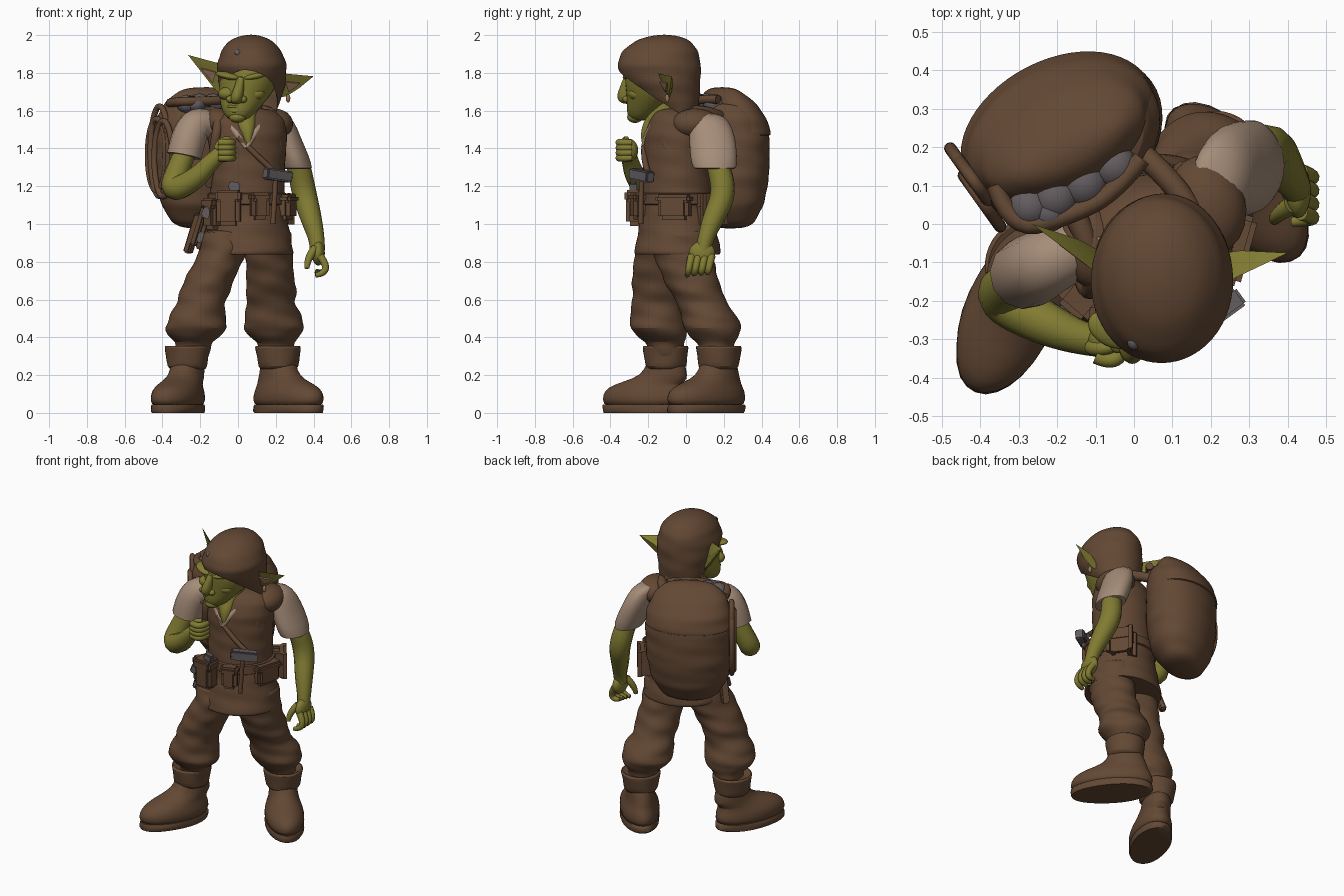
import bpy, bmesh, math
from math import sin, cos, pi, radians
from mathutils import Vector, Matrix

def material(name, *rgb):
    m = bpy.data.materials.new(name)
    m.diffuse_color = (*rgb, 1)
    return m

BROWN = material("brown leather", 0.125, 0.065, 0.034)
GREEN = material("olive skin", 0.22, 0.20, 0.032)
CREAM = material("cream cloth", 0.38, 0.265, 0.19)
GREY = material("grey stone and metal", 0.125, 0.108, 0.115)
PINK = material("pink inner ear", 0.30, 0.17, 0.10)

def finish(name, bm, mat, sub=0):
    bmesh.ops.recalc_face_normals(bm, faces=bm.faces)
    me = bpy.data.meshes.new(name)
    bm.to_mesh(me)
    me.materials.append(mat)
    ob = bpy.data.objects.new(name, me)
    bpy.context.collection.objects.link(ob)
    if sub:
        mod = ob.modifiers.new("smooth", 'SUBSURF')
        mod.levels = mod.render_levels = sub

def loft(name, rings, mat, origin=(0, 0), rot=0, n=18, fold=0.0, sub=1, cut=None, wave=0.0):
    """Stack of horizontal ellipses (x, y, z, rx, ry) in a turned frame; wave adds slanting cloth folds."""
    bm, loops = bmesh.new(), []
    M = Matrix.Translation((*origin, 0)) @ Matrix.Rotation(rot, 4, 'Z')
    if wave:
        fine = []
        for a, b in zip(rings, rings[1:]):
            steps = max(1, round(abs(b[2] - a[2]) / .025))
            fine += [tuple(p + (q - p) * j / steps for p, q in zip(a, b)) for j in range(steps)]
        rings = fine + [rings[-1]]
    for k, (x, y, z, rx, ry) in enumerate(rings):
        row = []
        for i in range(n):
            a = 2 * pi * i / n
            f = 1 + fold * (sin(3 * a + 2.1 * k) + .6 * sin(5 * a - 1.3 * k))
            f += wave * (sin(62 * z + 2 * a) + .7 * sin(41 * z - 3 * a))
            row.append(bm.verts.new(M @ Vector((x + rx * f * cos(a), y + ry * f * sin(a), z))))
        loops.append(row)
    for a, b in zip(loops, loops[1:]):
        for i in range(n):
            bm.faces.new((a[i], a[(i + 1) % n], b[(i + 1) % n], b[i]))
    bm.faces.new(loops[0])
    bm.faces.new(loops[-1])
    if cut:
        bmesh.ops.bisect_plane(bm, geom=bm.verts[:] + bm.edges[:] + bm.faces[:],
                               plane_co=cut[0], plane_no=cut[1], clear_inner=True)
    finish(name, bm, mat, sub)

def tube(name, pts, mat, cyclic=False):
    """Rounded tube through (x, y, z, radius) points."""
    cu = bpy.data.curves.new(name, 'CURVE')
    cu.dimensions, cu.bevel_depth, cu.bevel_resolution = '3D', 1.0, 4
    cu.use_fill_caps, cu.resolution_u = True, 5
    sp = cu.splines.new('NURBS')
    sp.points.add(len(pts) - 1)
    for p, (x, y, z, r) in zip(sp.points, pts):
        p.co, p.radius = (x, y, z, 1), r
    sp.order_u, sp.use_endpoint_u, sp.use_cyclic_u = 3, not cyclic, cyclic
    cu.materials.append(mat)
    bpy.context.collection.objects.link(bpy.data.objects.new(name, cu))

def solid(name, loc, size, mat, rot=0, tilt=0, bevel=0):
    """Ellipsoid, or a bevelled box when bevel is given."""
    bm = bmesh.new()
    if bevel:
        bmesh.ops.create_cube(bm, size=1)
    else:
        bmesh.ops.create_icosphere(bm, subdivisions=3, radius=1)
    bm.transform(Matrix.Translation(loc) @ Matrix.Rotation(rot, 4, 'Z') @ Matrix.Rotation(tilt, 4, 'Y') @ Matrix.Diagonal((*size, 1)))
    if bevel:
        bmesh.ops.bevel(bm, geom=bm.edges[:], offset=bevel, segments=2, affect='EDGES')
    finish(name, bm, mat)

def hull(name, pts, mat):
    bm = bmesh.new()
    bmesh.ops.convex_hull(bm, input=[bm.verts.new(p) for p in pts])
    finish(name, bm, mat)

# trousers
loft("left_trouser", [(-.06, -.09, .97, .13, .16), (-.08, -.10, .85, .128, .17), (-.13, -.13, .75, .13, .155),
     (-.175, -.14, .65, .135, .145), (-.195, -.15, .58, .128, .138), (-.215, -.15, .52, .148, .145), (-.222, -.145, .45, .165, .155),
     (-.23, -.125, .40, .135, .13), (-.235, -.11, .375, .098, .1), (-.245, -.1, .28, .085, .09)], BROWN, n=24, wave=.028)
loft("right_trouser", [(.15, -.02, .97, .13, .16), (.16, -.02, .85, .128, .16), (.17, .01, .75, .125, .15),
     (.175, .05, .65, .135, .142), (.175, .085, .58, .128, .132), (.185, .12, .52, .15, .148), (.19, .14, .45, .163, .155),
     (.195, .15, .40, .13, .13), (.2, .16, .37, .098, .095), (.2, .165, .28, .088, .09)], BROWN, n=24, wave=.028)
# boots: sole, shoe, ankle cuff
for side, org, d, L, s in (("left", (-.318, -.222), (-.40, -.916), .235, -.125), ("right", (.268, .108), (.647, -.763), .252, -.085)):
    rot = math.atan2(d[0], -d[1])
    loft(side + "_sole", [(0, 0, z, .118 * k, L * k) for z, k in ((0, .97), (.01, 1), (.035, 1), (.045, .97))],
         BROWN, org, rot, n=28, fold=.012, sub=0)
    loft(side + "_boot", [(0, 0, .025, .114, L * .98), (0, 0, .07, .122, L * 1.02), (0, 0, .115, .118, L * .98),
         (0, .02, .15, .10, L * .82), (0, -s * .75, .18, .09, .155), (0, -s, .22, .086, .115), (0, -s, .30, .09, .1)],
         BROWN, org, rot, n=24, fold=.012)
    loft(side + "_boot_cuff", [(0, -s, .225, .09, .09), (0, -s, .24, .108, .112), (0, -s, .30, .112, .116),
         (0, -s, .35, .127, .127), (0, -s, .36, .115, .115), (0, -s, .335, .09, .09)], BROWN, org, rot, fold=.025)
# vest with flared skirt, belt and shoulder pads
BO, BR = (.05, -.045), radians(15)
loft("vest", [(0, 0, z, rx, ry) for z, rx, ry in ((.84, .215, .19), (.835, .25, .235), (.95, .23, .21), (1.08, .205, .19),
     (1.2, .2, .183), (1.35, .205, .18), (1.47, .215, .178), (1.55, .205, .155), (1.6, .15, .12), (1.615, .08, .07))],
     BROWN, BO, BR, n=24, wave=.011)
loft("belt", [(0, 0, z, r, r - .016) for z, r in ((1.10, .205), (1.105, .214), (1.16, .212), (1.165, .2))], BROWN, BO, BR, n=24, sub=0)
solid("right_shoulder_pad", (.19, .05, 1.53), (.1, .13, .082), BROWN, BR)
solid("left_shoulder_pad", (-.11, -.06, 1.54), (.085, .11, .075), BROWN, BR)
# bare chest, neck and shirt collar
loft("chest", [(-.04, -.175, 1.41, .008, .008), (-.04, -.12, 1.48, .042, .074), (-.04, -.08, 1.54, .074, .097),
     (-.035, -.05, 1.6, .077, .087), (-.02, -.06, 1.72, .075, .075)], GREEN, BO, BR)
for nm, (x, y, z) in (("left", (-.085, -.12, 1.575)), ("right", (.145, -.1, 1.565))):
    tube(nm + "_collar", [(x, y + .09, z + .02, .02), (x, y, z, .027), ((x + .045) / 2, -.2, 1.5, .024), (.045, -.225, 1.405, .013)], CREAM)
# right arm hanging down with open hand
loft("right_sleeve", [(.19, .1, 1.59, .05, .07), (.225, .12, 1.55, .075, .11), (.25, .14, 1.46, .083, .125),
     (.295, .148, 1.36, .083, .127), (.318, .152, 1.28, .08, .12), (.318, .155, 1.3, .06, .08)], CREAM, fold=.02)
tube("right_arm", [(.29, .15, 1.37, .055), (.32, .17, 1.32, .062), (.35, .205, 1.16, .066), (.39, .14, 1.02, .056),
     (.42, .1, .91, .04), (.42, .09, .86, .04)], GREEN)
solid("right_palm", (.425, .085, .845), (.035, .07, .065), GREEN)
for i in range(4):
    y = .03 + .035 * i
    tube("right_finger", [(.435, y, .83, .021), (.472, y - .012, .78, .019), (.45, y - .02, .735, .017),
         (.41, y - .025, .728 + .008 * i, .012)], GREEN)
tube("right_thumb", [(.41, .05, .87, .024), (.365, .02, .82, .021), (.365, .01, .765, .013)], GREEN)
# left arm bent with fist at the chest
tube("left_sleeve", [(-.11, -.05, 1.51, .07), (-.21, -.09, 1.55, .085), (-.265, -.12, 1.46, .095), (-.285, -.13, 1.36, .092)], CREAM)
tube("left_arm", [(-.26, -.12, 1.43, .055), (-.31, -.145, 1.31, .062), (-.36, -.19, 1.165, .066), (-.22, -.265, 1.24, .058),
     (-.13, -.3, 1.345, .042), (-.08, -.305, 1.38, .042)], GREEN)
solid("left_fist", (-.068, -.305, 1.39), (.052, .052, .062), GREEN)
for i in range(4):
    z = 1.35 + .027 * i
    tube("left_finger", [(-.1, -.345, z, .018), (-.06, -.362, z, .02), (-.025, -.33, z, .02), (-.025, -.285, z, .016)], GREEN)
tube("left_thumb", [(-.11, -.32, 1.4, .02), (-.09, -.33, 1.45, .02), (-.045, -.315, 1.45, .014)], GREEN)
# head and facial features
loft("head", [(0, -.245, 1.545, .04, .04), (.002, -.235, 1.575, .078, .08), (.02, -.195, 1.64, .12, .12),
     (.045, -.165, 1.7, .146, .152), (.06, -.15, 1.78, .163, .182), (.07, -.14, 1.9, .14, .17)], GREEN)
loft("nose", [(.018, -.3, 1.79, .022, .03), (.008, -.312, 1.73, .026, .036), (-.006, -.322, 1.68, .036, .05),
     (-.01, -.315, 1.645, .032, .042), (-.01, -.3, 1.635, .02, .025)], GREEN, n=12)
for nm, x, y, k in (("left", -.055, -.275, -1), ("right", .092, -.285, 1)):
    solid(nm + "_nostril", (-.008 + k * .034, -.31, 1.66), (.022, .026, .02), GREEN)
    solid(nm + "_brow", (x, y, 1.785), (.07, .045, .02), GREEN, k * .45, -k * .2)
    solid(nm + "_cheek", (x, y + .025, 1.69), (.05, .045, .036), GREEN)
for nm, z, w, h in (("upper_lip", 1.622, .06, .014), ("lower_lip", 1.597, .05, .014), ("chin", 1.565, .045, .03)):
    solid(nm, (-.003, -.27, z), (w, .042, h), GREEN)
# pointed ears with pink inner plates and a ring
for nm, rim in (("left", [(-.08, -.14, 1.845), (-.265, 0, 1.895), (-.185, -.05, 1.80), (-.12, -.08, 1.71), (-.07, -.08, 1.67)]),
                ("right", [(.21, -.165, 1.80), (.4, -.075, 1.782), (.325, -.085, 1.72), (.255, -.09, 1.675), (.2, -.08, 1.67)])):
    P = [Vector(p) for p in rim]
    c = sum(P, Vector()) / 5
    hull(nm + "_ear", P + [c + Vector((0, .03, .02))], GREEN)
    inner = [c + (p - c) * .42 + Vector((0, -.014, -.008)) for p in P[:4]]
    hull(nm + "_inner_ear", inner + [p + Vector((0, .007, .004)) for p in inner], PINK)
solid("ear_ring", (.265, -.1, 1.665), (.012, .012, .022), PINK)
# head scarf with knot and stud
loft("head_scarf", [(.075, -.03, 1.57, .12, .085), (.075, -.07, 1.65, .15, .14), (.074, -.12, 1.74, .178, .198),
     (.073, -.145, 1.84, .187, .225), (.07, -.135, 1.92, .16, .2), (.068, -.12, 1.98, .105, .135), (.068, -.115, 2.003, .03, .04)],
     BROWN, n=28, wave=.011, cut=((.07, -.36, 1.815), (.05, .22, .34)))
tube("scarf_tail", [(.09, .03, 1.64, .03), (.1, .05, 1.61, .035), (.12, .04, 1.56, .012)], BROWN)
solid("scarf_stud", (0, -.305, 1.905), (.018, .022, .018), GREY)
# large backpack with lid, load of stones, rope coil and straps
PO, PR = (-.185, .225), radians(27)
loft("backpack", [(0, .01, .975, .1, .06), (0, .01, 1.0, .165, .11), (0, 0, 1.1, .235, .175), (0, 0, 1.25, .268, .203),
     (0, 0, 1.45, .275, .205), (0, -.01, 1.56, .262, .19), (0, -.03, 1.63, .22, .155), (0, -.03, 1.65, .16, .1)],
     BROWN, PO, PR, n=24, wave=.008)
loft("pack_lid", [(0, .025, 1.46, .25, .165), (0, .022, 1.47, .275, .188), (0, .012, 1.56, .26, .172), (0, -.015, 1.65, .22, .125),
     (0, -.035, 1.705, .16, .065), (0, -.04, 1.725, .1, .025)], BROWN, PO, PR, n=28, wave=.009)
for x, y, r in ((-.27, .045, .055), (-.205, .07, .062), (-.13, .105, .062), (-.05, .15, .058), (-.22, .03, .05)):
    solid("stone", (x, y, 1.635), (r, r, r * .9), GREY)
tube("pack_mouth_rim", [(-.36, .1, 1.64, .024), (-.32, -.02, 1.65, .024), (-.17, .02, 1.65, .024), (-.05, .08, 1.66, .024),
     (.02, .17, 1.66, .024)], BROWN)
for i, (x, y, h) in enumerate(((-.415, .11, .25), (-.43, .13, .2), (-.395, .06, .21))):
    tube("rope_coil", [(x + .05 * cos(a), y - .07 * cos(a), 1.385 + h * sin(a) - .02 * i, .016)
         for a in [k * pi / 5 for k in range(10)]], BROWN, True)
tube("left_pack_strap", [(-.2, .1, 1.58, .03), (-.12, -.02, 1.61, .03), (-.1, -.17, 1.54, .026), (-.13, -.17, 1.4, .025),
     (-.15, -.08, 1.2, .022)], BROWN)
tube("right_pack_strap", [(.0, .2, 1.56, .03), (.12, .1, 1.61, .03), (.19, -.06, 1.58, .028), (.215, -.14, 1.42, .022),
     (.23, -.02, 1.25, .02)], BROWN)
tube("chest_strap", [(.0, -.215, 1.46, .014), (.1, -.235, 1.36, .016), (.2, -.2, 1.27, .016)], BROWN)
# belt pouches, hammer head and hanging tools
for x, y, z, w, t, h, a in ((-.05, -.265, 1.08, .125, .1, .18, -.1), (.115, -.255, 1.09, .10, .07, .14, .35), (.245, -.06, 1.085, .17, .1, .13, 1.3),
                            (.2, .12, 1.08, .12, .08, .12, 2.2), (-.135, -.19, 1.05, .09, .09, .16, -.7)):
    solid("pouch", (x, y, z), (w, t, h), BROWN, a, bevel=.022)
    solid("pouch_flap", (x, y, z + h * .38), (w * 1.1, t * 1.12, h * .35), BROWN, a, bevel=.014)
tube("hammer_handle", [(.2, -.235, 1.25, .014), (.185, -.24, 1.0, .014)], BROWN)
for nm, p, size, rot, tilt in (("hammer_head", (.21, -.235, 1.258), (.165, .055, .06), .63, .12), ("small_bottle", (-.02, -.28, 1.2), (.06, .04, .045), 0, .2),
                               ("tool_tip", (-.165, -.22, 1.06), (.05, .03, .06), 0, .4), ("knife_blade", (-.2, -.16, .93), (.03, .025, .06), 0, .3)):
    solid(nm, p, size, GREY, rot, tilt, .007)
for p in ((-.2, -.1, .99), (-.235, -.06, .95), (-.17, -.14, .97)):
    solid("hanging_strip", p, (.04, .05, .22), BROWN, -.6, .35, .008)
# turn tubes into meshes and smooth everything but sharp edges
for kind in ('CURVE', 'MESH'):
    bpy.ops.object.select_all(action='DESELECT')
    for ob in [o for o in bpy.context.scene.objects if o.type == kind]:
        ob.select_set(True)
        bpy.context.view_layer.objects.active = ob
    if kind == 'CURVE':
        bpy.ops.object.convert(target='MESH')
    else:
        bpy.ops.object.shade_smooth_by_angle(angle=radians(50))
